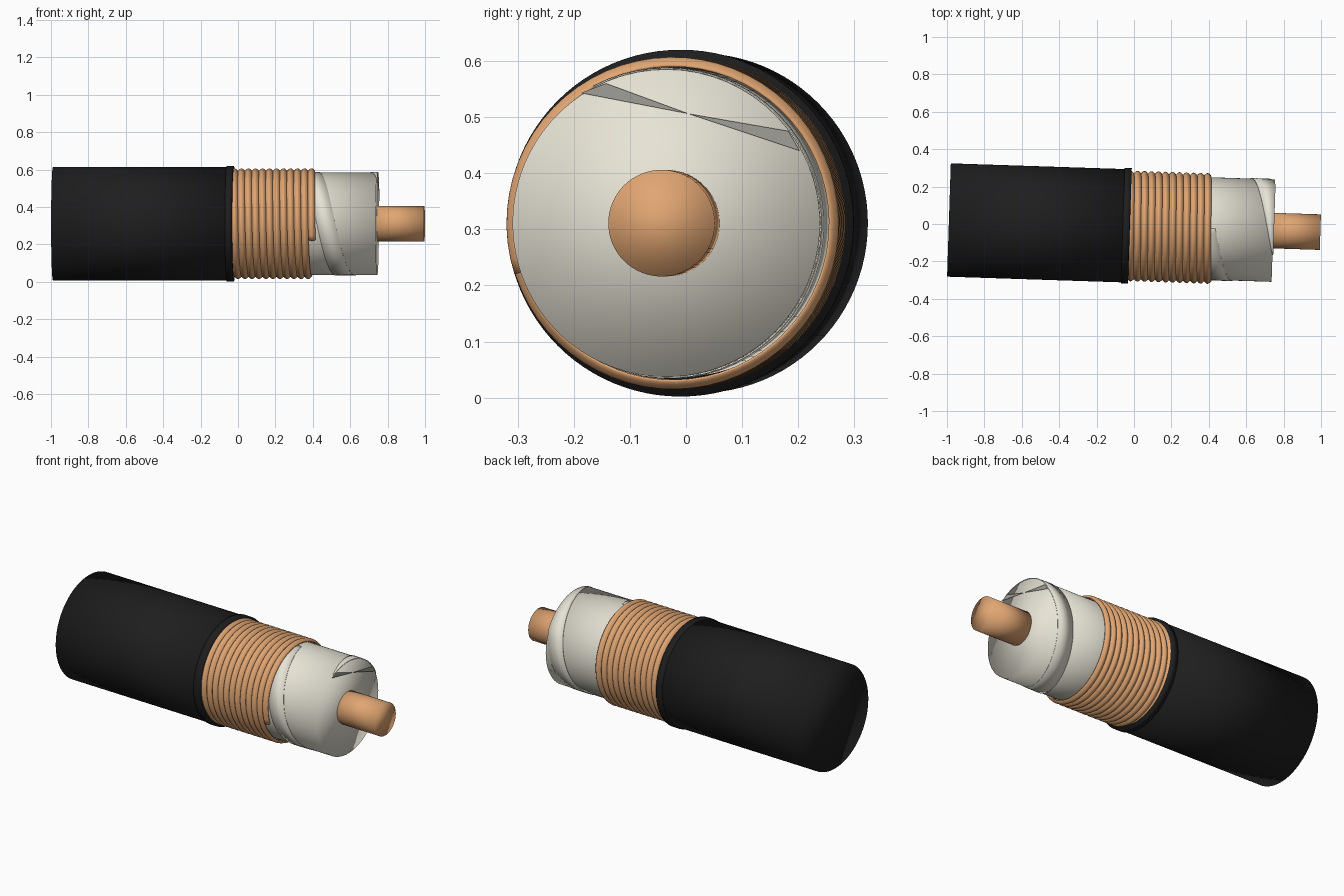
import bpy, math
from math import sin, cos, pi

if "Cube" in bpy.data.objects:
    bpy.data.objects.remove(bpy.data.objects["Cube"])

AXIS_Y, AXIS_Z = -0.011, 0.311      # point on the cable axis at x = 0
TILT = math.radians(-1.87)


def material(name, rgb):
    m = bpy.data.materials.new(name)
    m.diffuse_color = (*rgb, 1)
    m.use_nodes = True
    m.node_tree.nodes["Principled BSDF"].inputs["Base Color"].default_value = m.diffuse_color
    return m


BLACK = material("black_rubber", (0.013, 0.013, 0.013))
COPPER = material("copper", (0.75, 0.38, 0.17))
WHITE = material("white_plastic", (0.80, 0.77, 0.67))
GREY = material("grey_foil", (0.35, 0.34, 0.31))


def add_part(name, verts, faces, mat):
    mesh = bpy.data.meshes.new(name)
    mesh.from_pydata(verts, [], faces)
    mesh.polygons.foreach_set("use_smooth", [True] * len(faces))
    mesh.materials.append(mat)
    ob = bpy.data.objects.new(name, mesh)
    bpy.context.collection.objects.link(ob)
    ob.location = (0, AXIS_Y, AXIS_Z)
    ob.rotation_euler = (0, 0, TILT)
    return ob


def at(x, r, t):
    # angle t starts at the top and runs down the front
    return (x, -r * sin(t), r * cos(t))


def rod(name, x0, x1, r, mat, n=96):
    verts = [at(x, r, 2 * pi * i / n) for x in (x0, x1) for i in range(n)]
    faces = [(i, (i + 1) % n, n + (i + 1) % n, n + i) for i in range(n)]
    faces += [tuple(reversed(range(n))), tuple(range(n, 2 * n))]
    return add_part(name, verts, faces, mat)


def helix(name, profile, x0, pitch, t0, t1, mat, x_max=9, per_turn=64):
    # sweep a closed (x, radius) profile along a helix
    steps = int((t1 - t0) / (2 * pi) * per_turn)
    k = len(profile)
    verts = []
    for s in range(steps + 1):
        t = t0 + (t1 - t0) * s / steps
        for dx, r in profile:
            verts.append(at(min(x0 + pitch * t / (2 * pi) + dx, x_max), r, t))
    faces = [(s * k + j, s * k + (j + 1) % k, (s + 1) * k + (j + 1) % k, (s + 1) * k + j)
             for s in range(steps) for j in range(k)]
    faces += [tuple(reversed(range(k))), tuple(range(steps * k, steps * k + k))]
    return add_part(name, verts, faces, mat)


# outer jacket with its raised lip
rod("jacket", -0.99, -0.03, 0.303, BLACK)
rod("jacket_lip", -0.06, -0.022, 0.309, BLACK)

# copper shield: one ridged wire wound around the core
PITCH = 0.0375
arch = [(PITCH * i / 8, 0.283 + 0.013 * sin(pi * i / 8)) for i in range(9)]
helix("shield_winding", arch + [(PITCH, 0.279), (0, 0.279)],
      -0.075, PITCH, 0.6 * pi, 24.6 * pi, COPPER)

# white insulator and the overlap of the tape wrapped around it
rod("insulator", -0.025, 0.745, 0.274, WHITE)
helix("insulator_tape", [(0, 0.274), (0, 0.2775), (0.1, 0.2765), (0.1, 0.274)],
      0.335, 0.38, 0, math.radians(388), WHITE, x_max=0.749)

# loose twisted end of the tape lying across the insulator face
flap = [(-0.152, 0.232), (-0.107, 0.249), (0.238, 0.129), (0.218, 0.164)]
add_part("tape_end", [(0.75, y, z) for y, z in flap] + [(0.75, 0.04, 0.195)],
         [(0, 4, 1), (4, 2, 3)], GREY)

# centre conductor
rod("conductor", 0.70, 0.997, 0.095, COPPER, 64)
